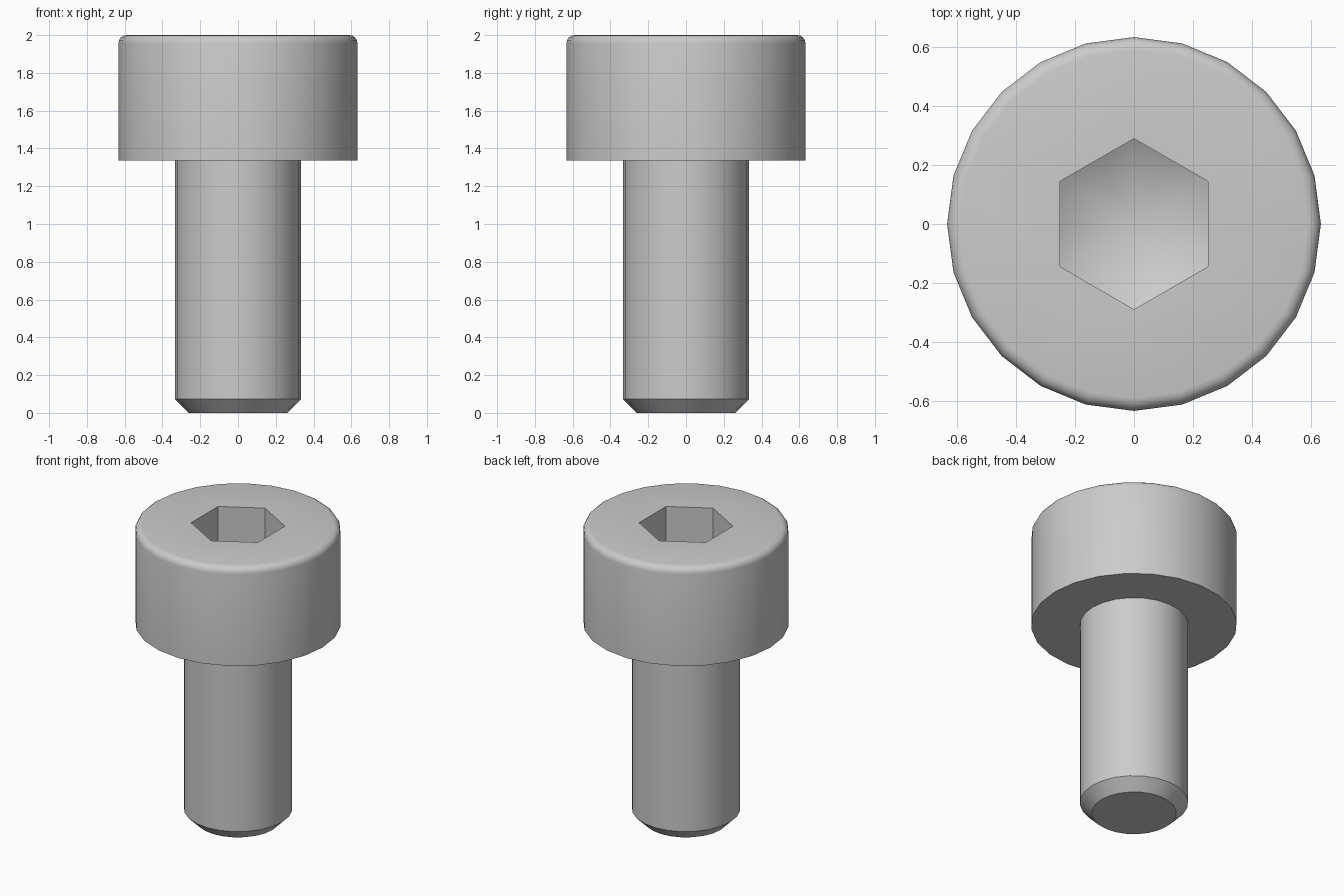
import bpy
import bmesh
import math

if "Cube" in bpy.data.objects:
    bpy.data.objects.remove(bpy.data.objects["Cube"])

SIDES = 24
HEAD_R, SHANK_R = 0.633, 0.333
HEAD_Z, TOP_Z = 1.335, 2.0
FILLET = 0.044
HEX_R = 0.289                  # socket corner radius
SOCKET_DEPTH = 0.333           # depth of the straight socket walls
CONE_SLOPE = math.tan(math.radians(30))

steel = bpy.data.materials.new("steel grey")
steel.diffuse_color = (0.6, 0.6, 0.6, 1)
steel.use_nodes = True
steel.node_tree.nodes["Principled BSDF"].inputs["Base Color"].default_value = steel.diffuse_color


def polar(bm, r, angle, z):
    return bm.verts.new((r * math.cos(angle), r * math.sin(angle), z))


def lathe(bm, profile):
    """Revolve (radius, z) points around z and return the rings."""
    rings = [[polar(bm, r, 2 * math.pi * i / SIDES, z) for i in range(SIDES)]
             for r, z in profile]
    for a, b in zip(rings, rings[1:]):
        for i in range(SIDES):
            j = (i + 1) % SIDES
            bm.faces.new((a[i], a[j], b[j], b[i]))
    return rings


def finish(bm, name):
    mesh = bpy.data.meshes.new(name)
    bm.to_mesh(mesh)
    bm.free()
    mesh.materials.append(steel)
    obj = bpy.data.objects.new(name, mesh)
    bpy.context.collection.objects.link(obj)
    bpy.ops.object.select_all(action='DESELECT')
    obj.select_set(True)
    bpy.context.view_layer.objects.active = obj
    bpy.ops.object.shade_smooth_by_angle(angle=math.radians(30))


# Shank with chamfered tip
bm = bmesh.new()
rings = lathe(bm, [(0.26, 0), (SHANK_R, 0.073), (SHANK_R, HEAD_Z)])
bm.faces.new(rings[0][::-1])
finish(bm, "shank")

# Head: underside ring, side wall and rounded top rim
bm = bmesh.new()
profile = [(SHANK_R, HEAD_Z), (HEAD_R, HEAD_Z)]
for i in range(5):
    a = math.pi / 2 * i / 4
    profile.append((HEAD_R - FILLET + FILLET * math.cos(a),
                    TOP_Z - FILLET + FILLET * math.sin(a)))
rim = lathe(bm, profile)[-1]

# Hexagonal socket: corners sit above every fourth rim point
corner_z = TOP_Z - SOCKET_DEPTH
flat_r = HEX_R * math.cos(math.pi / 6)
mid_z = corner_z - (HEX_R - flat_r) * CONE_SLOPE
angles = [math.pi / 2 + math.pi / 3 * k for k in range(6)]
top = [polar(bm, HEX_R, a, TOP_Z) for a in angles]
low = [polar(bm, HEX_R, a, corner_z) for a in angles]
mid = [polar(bm, flat_r, a + math.pi / 6, mid_z) for a in angles]
apex = bm.verts.new((0, 0, corner_z - HEX_R * CONE_SLOPE))
for k in range(6):
    n = (k + 1) % 6
    arc = [rim[(6 + 4 * k + i) % SIDES] for i in range(5)]
    bm.faces.new(arc + [top[n], top[k]])                     # flat top
    bm.faces.new((top[k], top[n], low[n], mid[k], low[k]))   # socket wall
    bm.faces.new((low[k], mid[k], apex))                     # conical floor
    bm.faces.new((mid[k], low[n], apex))
finish(bm, "socket_head")
